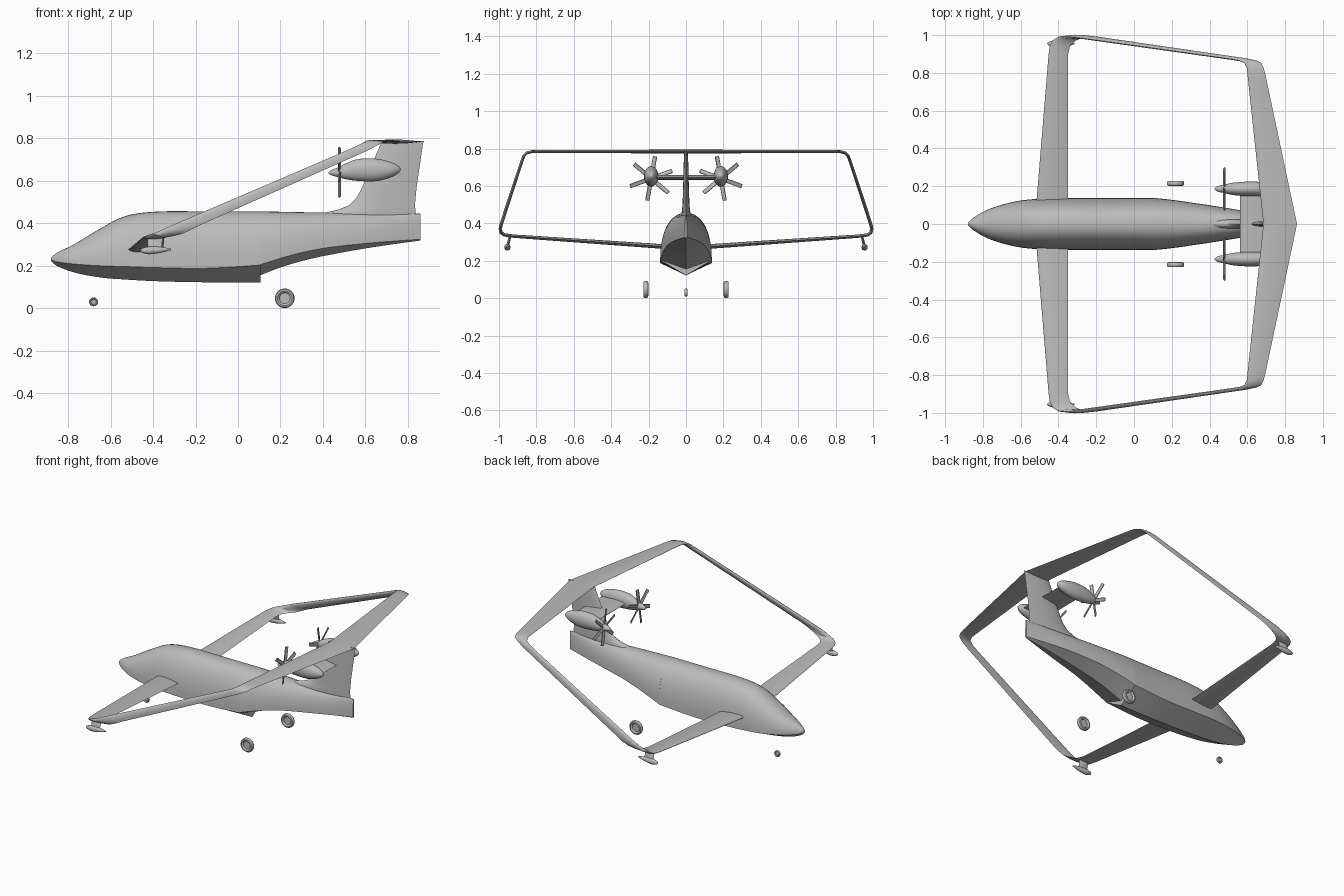
import bpy, bmesh
from math import sin, cos, pi, radians, copysign
from mathutils import Matrix, Vector

old = bpy.data.objects.get("Cube")
if old:
    bpy.data.objects.remove(old, do_unlink=True)

grey = bpy.data.materials.new("airframe_grey")
grey.use_nodes = True
grey.diffuse_color = (0.5, 0.5, 0.5, 1)
grey.node_tree.nodes["Principled BSDF"].inputs["Base Color"].default_value = (0.5, 0.5, 0.5, 1)


def finish(name, bm, angle=35):
    """Turn a bmesh into a smooth-shaded object with sharp edges kept."""
    bmesh.ops.recalc_face_normals(bm, faces=bm.faces)
    mesh = bpy.data.meshes.new(name)
    bm.to_mesh(mesh)
    bm.free()
    mesh.materials.append(grey)
    obj = bpy.data.objects.new(name, mesh)
    bpy.context.collection.objects.link(obj)
    bpy.ops.object.select_all(action='DESELECT')
    obj.select_set(True)
    bpy.context.view_layer.objects.active = obj
    bpy.ops.object.shade_smooth_by_angle(angle=radians(angle))
    return obj


def loft(name, rings, angle=35):
    """Skin a list of closed rings and cap both ends."""
    bm = bmesh.new()
    rows = [[bm.verts.new(p) for p in ring] for ring in rings]
    for a, b in zip(rows, rows[1:]):
        for i in range(len(a)):
            j = (i + 1) % len(a)
            bm.faces.new((a[i], a[j], b[j], b[i]))
    bm.faces.new(rows[0])
    bm.faces.new(rows[-1])
    return finish(name, bm, angle)


def refine(stations, steps=4):
    """Smooth a station list with a Catmull-Rom curve."""
    pts = [Vector(s) for s in stations]
    out = []
    for i in range(len(pts) - 1):
        p0, p1, p2 = pts[max(i - 1, 0)], pts[i], pts[i + 1]
        p3 = pts[min(i + 2, len(pts) - 1)]
        for k in range(steps):
            t = k / steps
            out.append(p1 + (p2 - p0) * (t / 2) + (2 * p0 - 5 * p1 + 4 * p2 - p3) * (t * t / 2)
                       + (3 * p1 - p0 - 3 * p2 + p3) * (t ** 3 / 2))
    return out + [pts[-1]]


def hull_ring(station, n=24):
    """Domed upper body above a chine, with a V bottom."""
    x, top, half, chine, keel = station
    ring = []
    for i in range(n + 1):
        a = pi * i / n
        c, s = cos(a), sin(a)
        ring.append((x, half * copysign(abs(c) ** 0.9, c), chine + (top - chine) * abs(s) ** 0.9))
    return ring + [(x, 0, keel)]


def foil(name, stations, side=1):
    """Wing-like surface; stations are y, z, leading x, chord, thickness."""
    n = 8
    rings = []
    for i, (y, z, lead, chord, thick) in enumerate(stations):
        a, b = stations[max(i - 1, 0)], stations[min(i + 1, len(stations) - 1)]
        t = Vector((b[0] - a[0], b[1] - a[1])).normalized()
        shape = []
        for k in range(2 * n):
            ang = pi * k / n
            u = (1 - cos(ang)) / 2
            h = copysign(1, sin(ang)) * 1.3 * thick * (u ** 0.5) * (1 - u) if 0 < k % n else 0
            shape.append((lead + chord * u, side * (y - t.y * h), z + t.x * h))
        rings.append(shape)
    return loft(name, rings, 40)


def body(name, stations, n=24, angle=35):
    """Elliptic body along x; stations are x, centre z, half width, half height."""
    return loft(name, [[(x, w * cos(2 * pi * k / n), z + h * sin(2 * pi * k / n)) for k in range(n)]
                       for x, z, w, h in stations], angle)


# Fuselage: planing hull up to the step, then the tapering tail
loft("forward_hull", [hull_ring(s) for s in refine([
    (-0.88, 0.238, 0.006, 0.228, 0.222),
    (-0.85, 0.262, 0.033, 0.218, 0.198),
    (-0.77, 0.302, 0.078, 0.208, 0.168),
    (-0.65, 0.374, 0.115, 0.200, 0.145),
    (-0.53, 0.434, 0.132, 0.196, 0.135),
    (-0.38, 0.455, 0.138, 0.191, 0.127),
    (-0.15, 0.456, 0.138, 0.188, 0.122),
    (0.105, 0.456, 0.138, 0.203, 0.122)])], 25)
loft("rear_fuselage", [hull_ring(s) for s in refine([
    (0.105, 0.456, 0.138, 0.205, 0.155),
    (0.2, 0.454, 0.128, 0.235, 0.192),
    (0.3, 0.452, 0.114, 0.262, 0.222),
    (0.42, 0.450, 0.096, 0.285, 0.249),
    (0.62, 0.447, 0.062, 0.307, 0.285),
    (0.86, 0.445, 0.006, 0.325, 0.319)])], 25)

# Fin with a swept dorsal fillet
foil("tail_fin", [
    (0, 0.43, 0.36, 0.475, 0.05), (0, 0.452, 0.42, 0.415, 0.05),
    (0, 0.465, 0.475, 0.36, 0.045), (0, 0.485, 0.523, 0.31, 0.04),
    (0, 0.52, 0.558, 0.278, 0.036), (0, 0.57, 0.585, 0.256, 0.032),
    (0, 0.77, 0.67, 0.20, 0.022), (0, 0.788, 0.675, 0.20, 0.018)])

# Profile of a turboprop pod
pod = refine([(0.475, 0.640, 0.021, 0.024), (0.51, 0.645, 0.030, 0.038),
              (0.57, 0.651, 0.037, 0.052), (0.65, 0.651, 0.038, 0.053),
              (0.72, 0.652, 0.030, 0.036), (0.755, 0.653, 0.015, 0.017),
              (0.766, 0.653, 0.002, 0.002)])
spinner = refine([(0.425, 0.638, 0.001, 0.001), (0.435, 0.638, 0.010, 0.010),
                  (0.455, 0.639, 0.018, 0.018), (0.475, 0.640, 0.021, 0.024)])
float_pod = refine([(-0.46, 0.272, 0.002, 0.002), (-0.45, 0.272, 0.010, 0.011),
                    (-0.42, 0.272, 0.016, 0.018), (-0.38, 0.274, 0.015, 0.016),
                    (-0.34, 0.276, 0.010, 0.009), (-0.315, 0.277, 0.003, 0.003)])


def propeller(name, side):
    bm = bmesh.new()
    for k in range(6):
        m = (Matrix.Translation((0.478, side * 0.186, 0.64))
             @ Matrix.Rotation(side * radians(10 + 60 * k), 4, 'X')
             @ Matrix.Translation((0, 0, 0.068))
             @ Matrix.Rotation(side * radians(20), 4, 'Z')
             @ Matrix.Diagonal((0.006, 0.024, 0.104, 1)))
        made = bmesh.ops.create_cube(bm, size=1, matrix=m)
        edges = {e for v in made["verts"] for e in v.link_edges}
        bmesh.ops.bevel(bm, geom=list(edges), offset=0.0025, segments=1, affect='EDGES')
    return finish(name, bm)


def wheel(name, radius, width, location):
    """Tyre with rounded shoulders and a recessed hub."""
    half = [(0.18, 0.02), (0.18, 0.55), (0.42, 0.65), (0.5, 0.75), (0.42, 0.92), (0.2, 1.0)]
    prof = [(-a, r) for a, r in half] + [(a, r) for a, r in reversed(half)]
    obj = body(name, [(a * width, 0, r * radius, r * radius) for a, r in prof], 28, 40)
    obj.rotation_euler = (0, 0, pi / 2)
    obj.location = location


for side, label in ((1, "left"), (-1, "right")):
    # Closed wing: front wing, swept side strut and rear wing in one sweep
    foil(label + "_box_wing", [
        (0.0, 0.268, -0.525, 0.175, 0.026), (0.135, 0.277, -0.515, 0.165, 0.025),
        (0.90, 0.330, -0.452, 0.103, 0.018), (0.945, 0.334, -0.445, 0.108, 0.018),
        (0.972, 0.339, -0.432, 0.125, 0.018), (0.988, 0.350, -0.405, 0.142, 0.018),
        (0.993, 0.370, -0.355, 0.135, 0.018), (0.988, 0.395, -0.30, 0.13, 0.018),
        (0.875, 0.740, 0.505, 0.10, 0.016), (0.866, 0.762, 0.555, 0.092, 0.016),
        (0.852, 0.776, 0.585, 0.090, 0.016), (0.825, 0.783, 0.597, 0.090, 0.016),
        (0.78, 0.784, 0.602, 0.096, 0.016), (0.0, 0.784, 0.685, 0.178, 0.02)], side)

    # Engine, its spinner, propeller and stub wing
    for part, shape in (("nacelle", pod), ("spinner", spinner)):
        body(label + "_" + part, shape).location.y = side * 0.186
    propeller(label + "_propeller", side)
    foil(label + "_engine_pylon", [(0, 0.645, 0.56, 0.18, 0.028),
                                   (0.18, 0.645, 0.56, 0.18, 0.028)], side)

    # Wing tip float on a short leaning strut
    body(label + "_float", float_pod, 16).location.y = side * 0.955
    foil(label + "_float_strut", [(0.955, 0.275, -0.425, 0.065, 0.014),
                                  (0.94, 0.332, -0.425, 0.07, 0.014)], side)

    wheel(label + "_main_wheel", 0.046, 0.027, (0.22, side * 0.215, 0.047))

wheel("nose_wheel", 0.021, 0.016, (-0.68, 0, 0.03))
